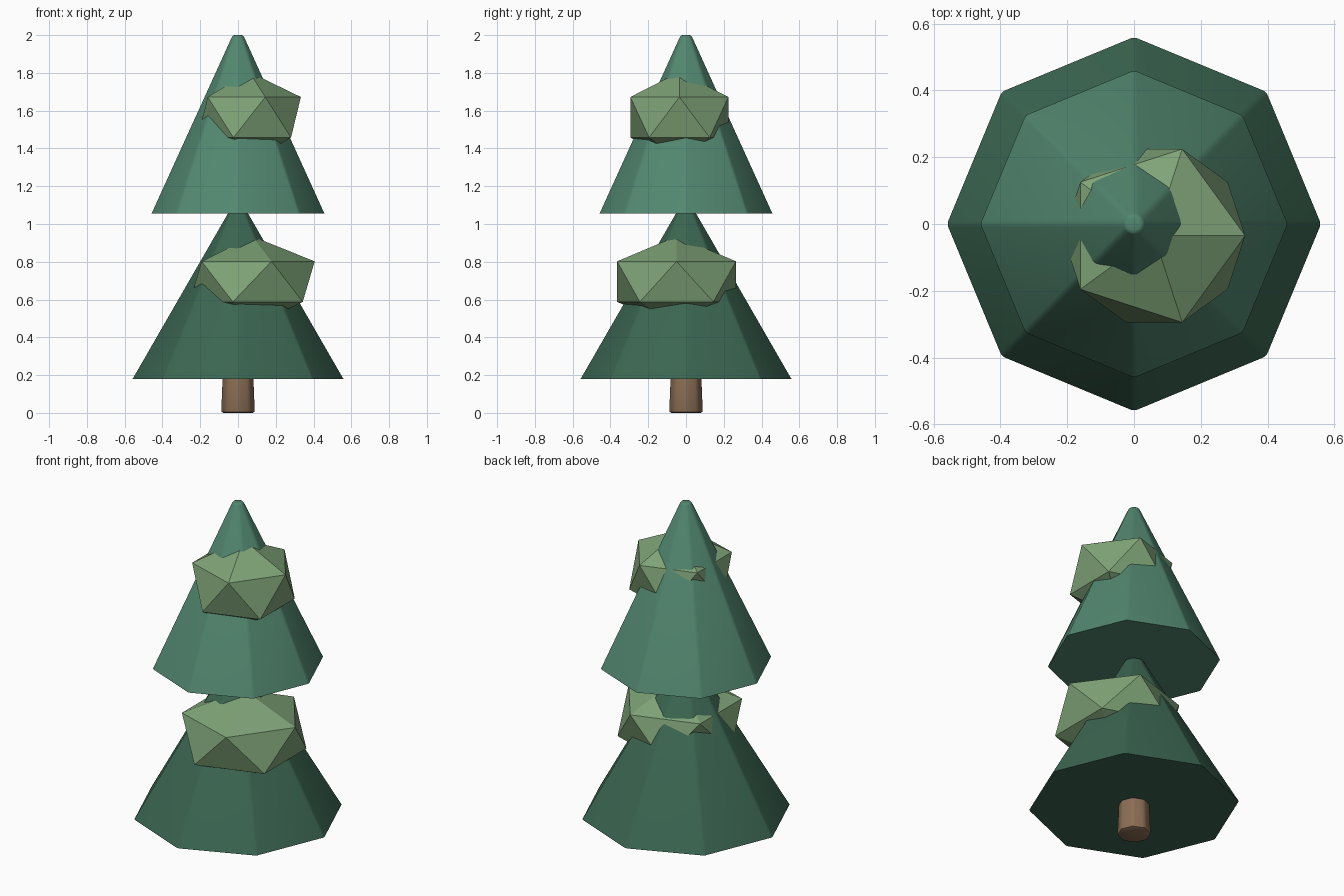
import bpy, bmesh, math
from mathutils import Matrix

if "Cube" in bpy.data.objects:
    bpy.data.objects.remove(bpy.data.objects["Cube"])


def material(name, rgb):
    m = bpy.data.materials.new(name)
    m.diffuse_color = (*rgb, 1)
    m.use_nodes = True
    m.node_tree.nodes["Principled BSDF"].inputs["Base Color"].default_value = m.diffuse_color
    return m


def finish(bm, name, mat):
    me = bpy.data.meshes.new(name)
    bm.to_mesh(me)
    bm.free()
    me.materials.append(mat)
    ob = bpy.data.objects.new(name, me)
    bpy.context.collection.objects.link(ob)
    return ob


def tier(name, r0, r1, z0, z1, bevel, mat, bevel_base=False):
    """Eight-sided tapered solid with softened ridges and tip."""
    bm = bmesh.new()
    bmesh.ops.create_cone(bm, cap_ends=True, segments=8, radius1=r0, radius2=r1,
                          depth=z1 - z0,
                          matrix=Matrix.Translation((0, 0, (z0 + z1) / 2)))
    edges = [e for e in bm.edges
             if bevel_base or any(v.co.z > z0 + 0.001 for v in e.verts)]
    bmesh.ops.bevel(bm, geom=edges, offset=bevel, segments=2, profile=0.5,
                    affect='EDGES', clamp_overlap=True)
    ob = finish(bm, name, mat)
    bpy.ops.object.select_all(action='DESELECT')
    ob.select_set(True)
    bpy.context.view_layer.objects.active = ob
    bpy.ops.object.shade_smooth_by_angle(angle=math.radians(35))


def clump(name, centre, r, rz, mat):
    """Flat-shaded squashed icosahedron."""
    bm = bmesh.new()
    bmesh.ops.create_icosphere(bm, subdivisions=1, radius=1,
                               matrix=Matrix.Translation(centre)
                               @ Matrix.Diagonal((r, r, rz, 1)))
    finish(bm, name, mat)


bark = material("bark", (0.26, 0.156, 0.09))
dark = material("dark_green", (0.044, 0.133, 0.083))
mid = material("mid_green", (0.084, 0.243, 0.16))
light = material("light_green", (0.21, 0.366, 0.184))

# trunk
tier("trunk", 0.092, 0.08, 0.0, 0.30, 0.014, bark, True)

# foliage cones
tier("lower_foliage", 0.56, 0.03, 0.18, 1.10, 0.01, dark)
tier("upper_foliage", 0.46, 0.03, 1.055, 2.0, 0.01, mid)

# leafy clumps poking out of the cones
clump("lower_clump", (0.075, -0.05, 0.695), 0.37, 0.24, light)
clump("upper_clump", (0.06, -0.035, 1.565), 0.305, 0.24, light)
